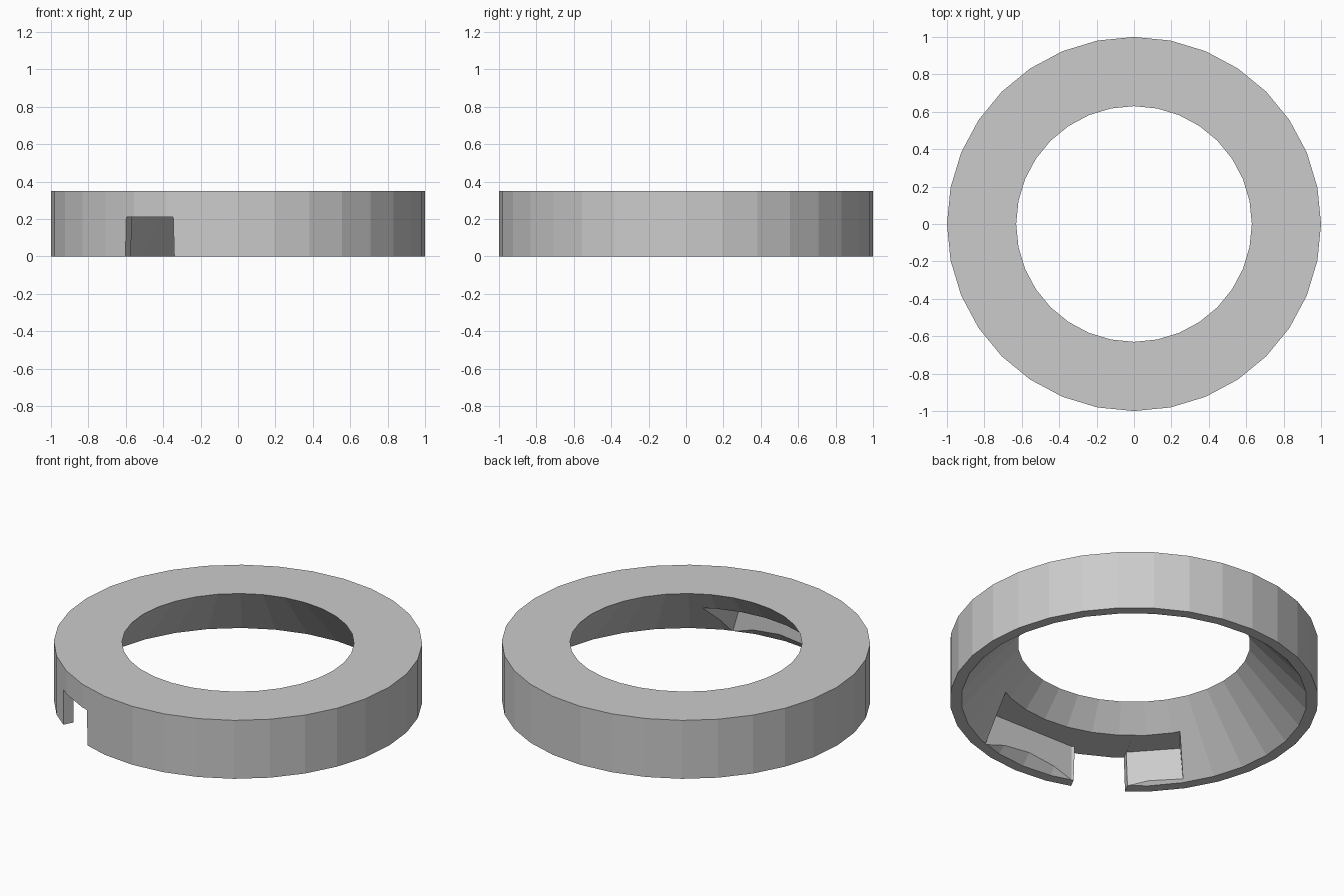
import bpy, bmesh, math

if "Cube" in bpy.data.objects:
    bpy.data.objects.remove(bpy.data.objects["Cube"])

SIDES = 32
HEIGHT = 0.35
POCKET_Z = 0.21

grey = bpy.data.materials.new("light_grey")
grey.diffuse_color = (0.6, 0.6, 0.6, 1)
grey.use_nodes = True
grey.node_tree.nodes["Principled BSDF"].inputs["Base Color"].default_value = grey.diffuse_color


def make_object(name, bm):
    bmesh.ops.recalc_face_normals(bm, faces=bm.faces)
    mesh = bpy.data.meshes.new(name)
    bm.to_mesh(mesh)
    bm.free()
    obj = bpy.data.objects.new(name, mesh)
    bpy.context.collection.objects.link(obj)
    mesh.materials.append(grey)
    return obj


def make_prism(name, bottom, top, z0, z1):
    """Solid between two outlines that have the same number of points."""
    bm = bmesh.new()
    lo = [bm.verts.new((x, y, z0)) for x, y in bottom]
    hi = [bm.verts.new((x, y, z1)) for x, y in top]
    bm.faces.new(lo)
    bm.faces.new(hi)
    n = len(lo)
    for i in range(n):
        j = (i + 1) % n
        bm.faces.new((lo[i], lo[j], hi[j], hi[i]))
    return make_object(name, bm)


# ring: straight outer wall, inside flaring out towards the bottom
profile = [(1.0, 0), (1.0, HEIGHT), (0.63, HEIGHT), (0.938, 0)]
bm = bmesh.new()
rows = []
for i in range(SIDES):
    a = 2 * math.pi * i / SIDES
    rows.append([bm.verts.new((r * math.cos(a), r * math.sin(a), z)) for r, z in profile])
for i in range(SIDES):
    p, q = rows[i], rows[(i + 1) % SIDES]
    for k in range(4):
        m = (k + 1) % 4
        bm.faces.new((p[k], q[k], q[m], p[m]))
ring = make_object("ring", bm)

# pocket inside the front left wall, slightly wider at the bottom
pocket_top = [(0.42, -0.51), (0.251, -0.893), (-0.301, -0.885),
              (-0.571, -0.74), (-0.765, -0.522), (-0.56, -0.28)]
pocket_low = [(0.48, -0.51), (0.315, -0.885), (-0.301, -0.885),
              (-0.571, -0.74), (-0.775, -0.505), (-0.57, -0.26)]
pocket = make_prism("pocket_cutter", pocket_low, pocket_top, -0.02, POCKET_Z)

# notch through the wall, square to the direction it faces
ang = math.radians(28)
out = (-math.sin(ang), -math.cos(ang))
side = (math.cos(ang), -math.sin(ang))


def notch_outline(half):
    return [(out[0] * n + side[0] * t, out[1] * n + side[1] * t)
            for n, t in ((0.78, -half - 0.01), (0.78, half - 0.01),
                         (1.1, half - 0.01), (1.1, -half - 0.01))]


notch = make_prism("notch_cutter", notch_outline(0.150), notch_outline(0.143),
                   -0.03, POCKET_Z + 0.001)

# cut both and remove the cutters
bpy.context.view_layer.objects.active = ring
ring.select_set(True)
for cutter in (pocket, notch):
    cutter.hide_render = True
    mod = ring.modifiers.new(cutter.name, "BOOLEAN")
    mod.operation = "DIFFERENCE"
    mod.solver = "EXACT"
    mod.object = cutter
    bpy.ops.object.modifier_apply(modifier=mod.name)
    bpy.data.objects.remove(cutter)
